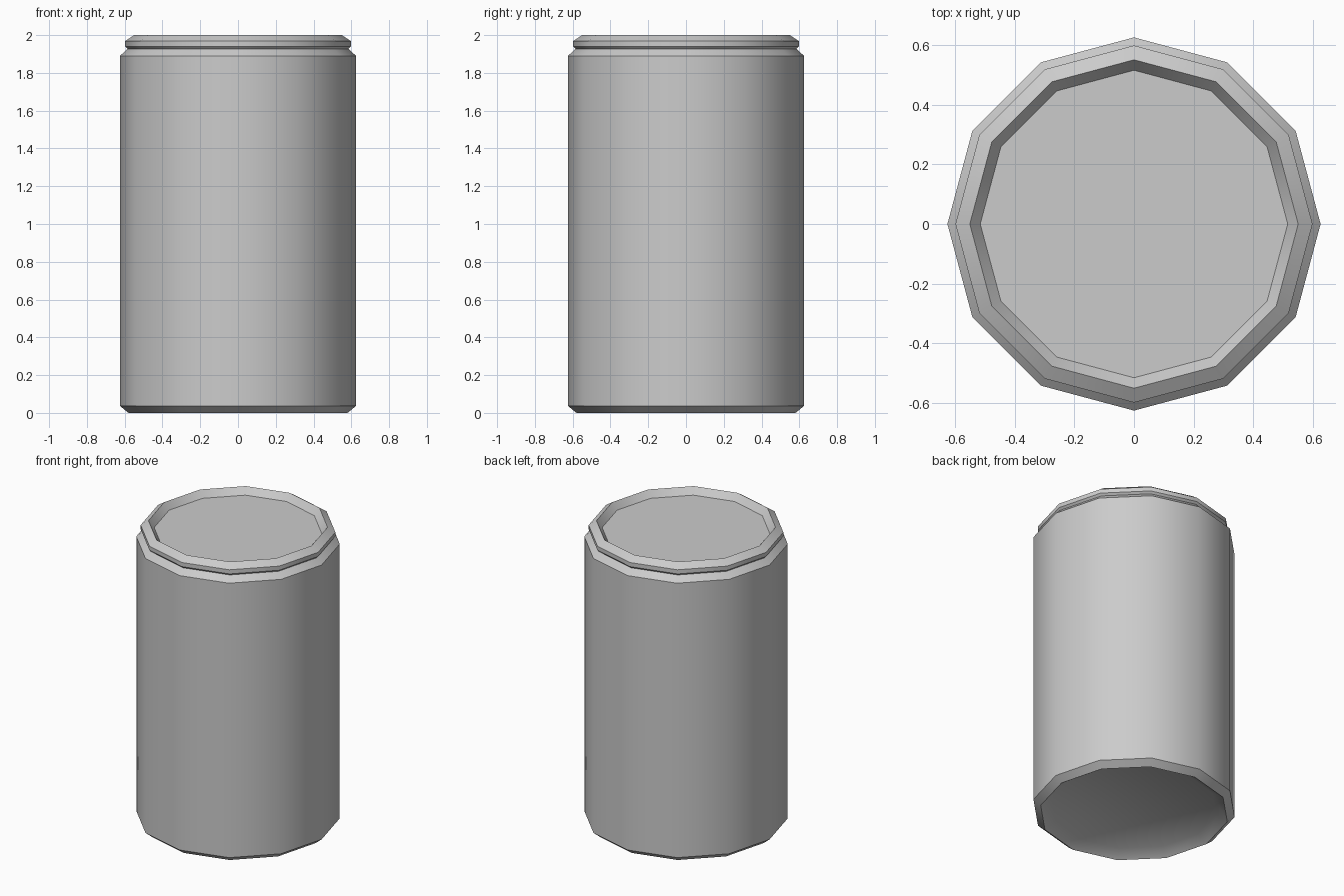
import bpy, bmesh, math

if "Cube" in bpy.data.objects:
    bpy.data.objects.remove(bpy.data.objects["Cube"])

SIDES = 12


def lathe(name, profile):
    """Revolve (radius, z) points around z, capping both ends with flat discs."""
    bm = bmesh.new()
    rings = []
    for r, z in profile:
        rings.append([bm.verts.new((r * math.cos(2 * math.pi * i / SIDES),
                                    r * math.sin(2 * math.pi * i / SIDES), z))
                      for i in range(SIDES)])
    for low, high in zip(rings, rings[1:]):
        for i in range(SIDES):
            j = (i + 1) % SIDES
            bm.faces.new((low[i], low[j], high[j], high[i]))
    bm.faces.new(rings[0][::-1])
    bm.faces.new(rings[-1])
    bmesh.ops.recalc_face_normals(bm, faces=bm.faces)
    mesh = bpy.data.meshes.new(name)
    bm.to_mesh(mesh)
    bm.free()
    obj = bpy.data.objects.new(name, mesh)
    bpy.context.collection.objects.link(obj)
    bpy.ops.object.select_all(action='DESELECT')
    obj.select_set(True)
    bpy.context.view_layer.objects.active = obj
    bpy.ops.object.shade_smooth_by_angle(angle=math.radians(40))
    return obj


# One closed can: recessed base, straight wall, shoulder, rolled rim, recessed lid
lathe("can", [
    (0.51, 0.045), (0.58, 0.0),        # underside recess
    (0.625, 0.037), (0.625, 1.89),     # body wall
    (0.585, 1.927),                    # shoulder
    (0.598, 1.94), (0.598, 1.968),     # rolled rim
    (0.55, 2.0), (0.515, 1.955),       # rim top and lid recess
])
